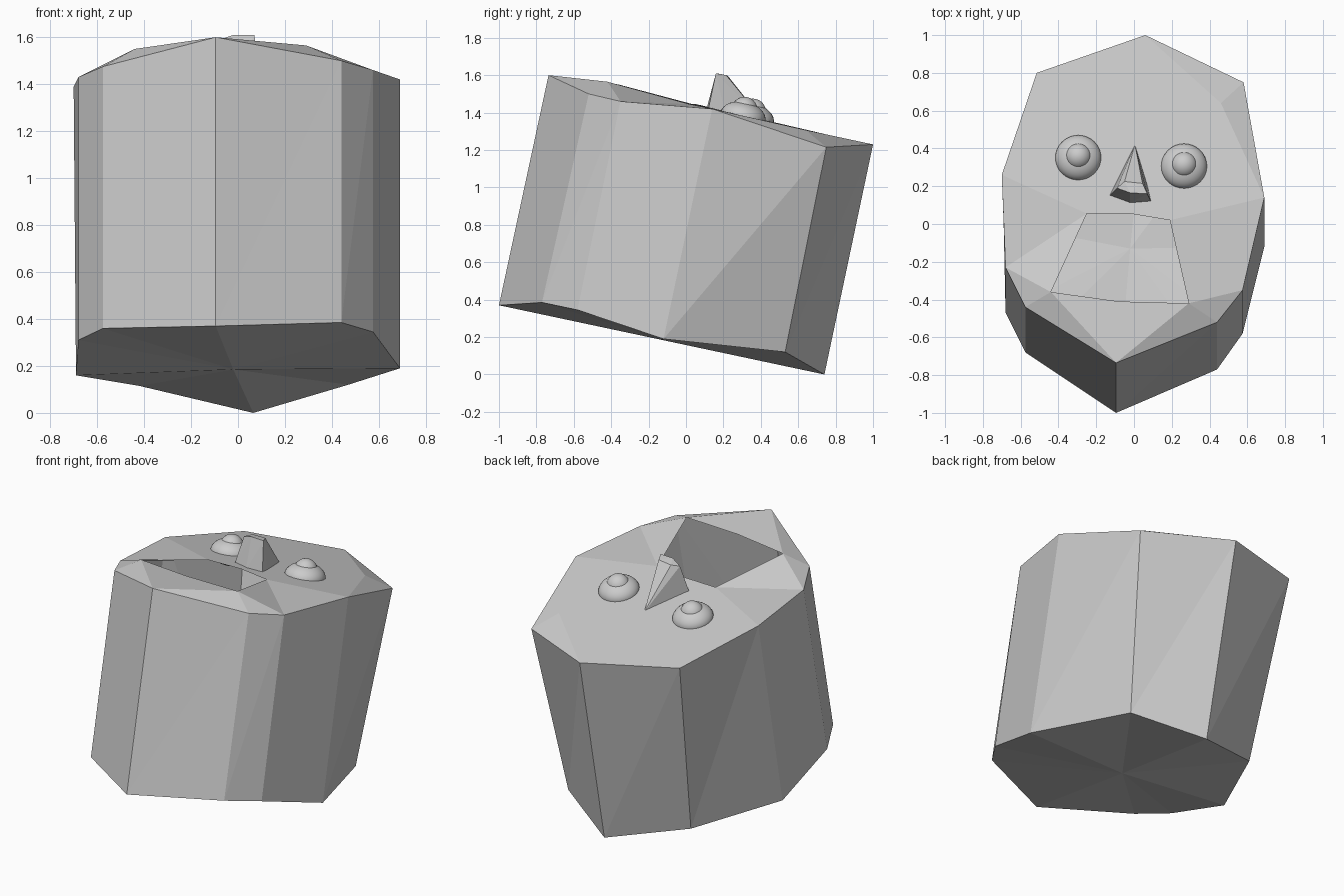
import bpy, bmesh, math
from mathutils import Vector

if "Cube" in bpy.data.objects:
    bpy.data.objects.remove(bpy.data.objects["Cube"])

TILT = math.atan(0.2126)            # the whole block leans back


def plane_z(y):
    return 1.443 - 0.2126 * y


def make_object(name, bm):
    bmesh.ops.recalc_face_normals(bm, faces=bm.faces[:])
    me = bpy.data.meshes.new(name)
    bm.to_mesh(me)
    bm.free()
    ob = bpy.data.objects.new(name, me)
    bpy.context.collection.objects.link(ob)
    return ob


# Head shell: upper outline, lower outline, mouth opening, brow corner
top = [(-.095, -.735, 1.60), (.44, -.52, 1.50), (.575, -.35, 1.46), (.69, .14, 1.42),
       (.58, .75, 1.215), (.06, 1.0, 1.23), (-.515, .80, 1.272), (-.70, .26, 1.39),
       (-.68, -.23, 1.43), (-.575, -.44, 1.475)]
bottom = [(-.095, -1.0, .37), (.44, -.77, .385), (.575, -.58, .345), (.69, -.12, .19),
          (.47, .53, .12), (.065, .74, 0), (-.42, .55, .115), (-.69, 0, .16),
          (-.68, -.47, .31), (-.575, -.68, .36)]
mouth = [(-.25, .055, 1.44), (-.02, .055, 1.445), (.19, .02, 1.445),
         (.29, -.42, 1.565), (-.08, -.41, 1.56), (-.44, -.36, 1.55)]

bm = bmesh.new()
t, b, m = ([bm.verts.new(p) for p in ring] for ring in (top, bottom, mouth))
brow = bm.verts.new((.46, .64, plane_z(.64)))
n = len(t)

# side walls
for i in range(n):
    j = (i + 1) % n
    bm.faces.new((t[i], b[i], t[j]))
    bm.faces.new((t[j], b[i], b[j]))

# underside fan
c = bm.verts.new((-.02, -.13, .185))
for i in range(n):
    bm.faces.new((b[i], c, b[(i + 1) % n]))

# forehead, chamfered corner, cheeks and chin around the open mouth hole
bm.faces.new((t[5], t[6], t[7], m[0], m[1], m[2], t[3], brow))
for tri in ((t[3], t[4], brow), (t[4], t[5], brow),
            (t[3], m[2], t[2]), (m[2], m[3], t[2]), (m[3], t[1], t[2]), (m[3], t[0], t[1]),
            (m[3], m[4], t[0]), (m[4], m[5], t[0]), (m[5], t[9], t[0]), (m[5], t[8], t[9]),
            (m[5], m[0], t[8]), (m[0], t[7], t[8])):
    bm.faces.new(tri)
make_object("head", bm)

# Nose wedge
bm = bmesh.new()
for p in ((.005, .42, 1.35), (-.09, .22, 1.39), (.07, .21, 1.39),
          (-.13, .15, 1.41), (-.02, .11, 1.42), (.09, .12, 1.42),
          (-.09, .19, 1.585), (-.02, .165, 1.61), (.07, .16, 1.61),
          (.045, .215, 1.6), (-.05, .225, 1.595)):
    bm.verts.new(p)
bmesh.ops.convex_hull(bm, input=bm.verts[:])
bmesh.ops.delete(bm, geom=[v for v in bm.verts if not v.link_faces], context='VERTS')
make_object("nose", bm)


# Eyes: flattened dome with a smaller ball on top
def ball(name, x, y, lift, r, flat):
    normal = Vector((0, math.sin(TILT), math.cos(TILT)))
    loc = Vector((x, y, plane_z(y))) + normal * lift
    bpy.ops.mesh.primitive_uv_sphere_add(segments=32, ring_count=16, radius=r,
                                         location=loc, rotation=(-TILT, 0, 0))
    ob = bpy.context.object
    ob.name = name
    ob.scale = (1, 1, flat)
    bpy.ops.object.shade_smooth()


for side, x, y in (("left", -.295, .35), ("right", .265, .305)):
    ball(side + "_eye", x, y, 0, .122, .66)
    ball(side + "_pupil", x, y, .037, .07, 1)
